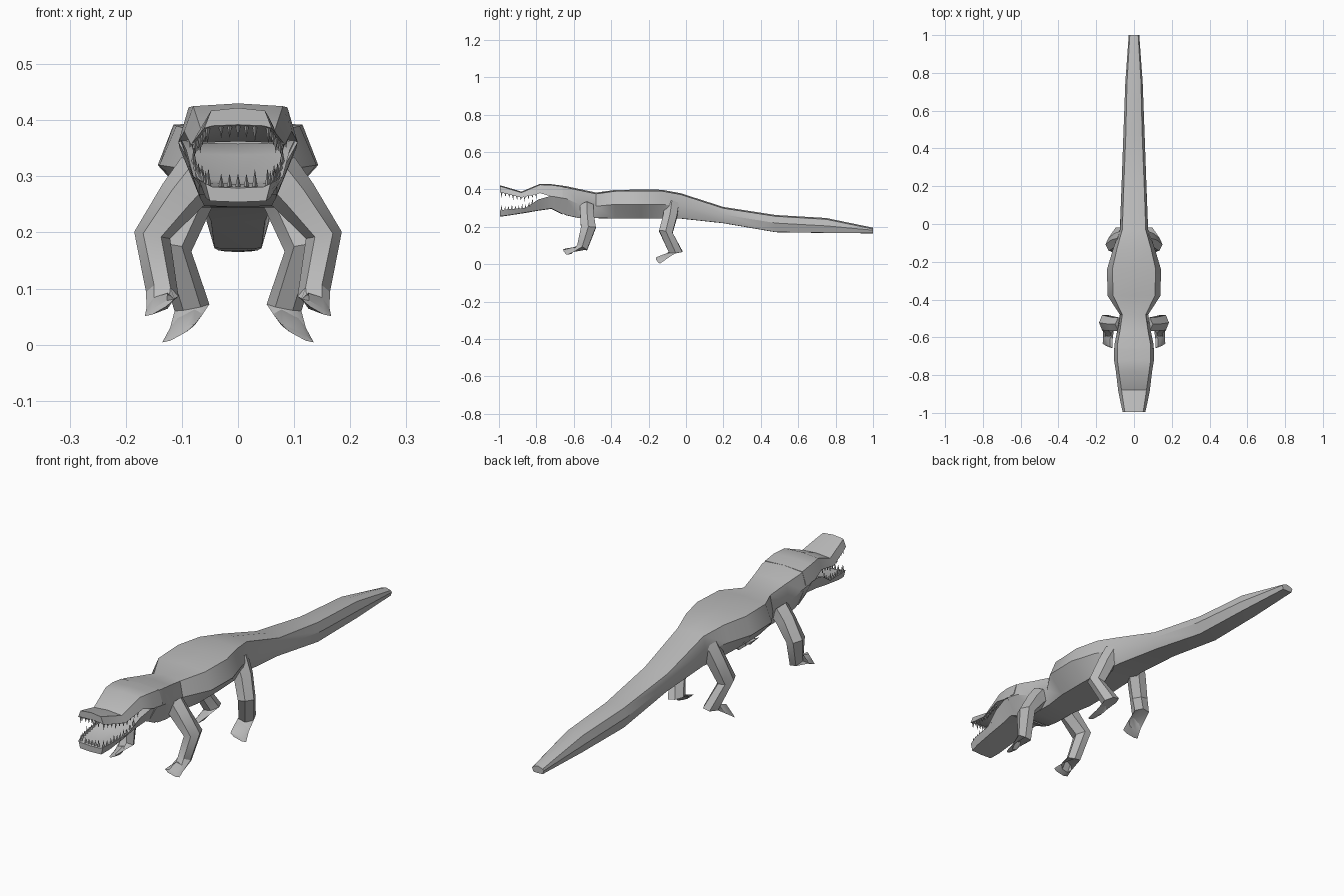
import bpy, bmesh, math
from mathutils import Vector

cube = bpy.data.objects.get("Cube")
if cube:
    bpy.data.objects.remove(cube, do_unlink=True)

hide = bpy.data.materials.new("grey_hide")
hide.use_nodes = True
hide.diffuse_color = (0.5, 0.5, 0.5, 1)
hide.node_tree.nodes["Principled BSDF"].inputs["Base Color"].default_value = (0.5, 0.5, 0.5, 1)


def finish(name, bm, smooth=True):
    bmesh.ops.recalc_face_normals(bm, faces=bm.faces)
    me = bpy.data.meshes.new(name)
    bm.to_mesh(me)
    bm.free()
    ob = bpy.data.objects.new(name, me)
    bpy.context.collection.objects.link(ob)
    me.materials.append(hide)
    if smooth:
        bpy.ops.object.select_all(action='DESELECT')
        ob.select_set(True)
        bpy.context.view_layer.objects.active = ob
        bpy.ops.object.shade_smooth_by_angle(angle=math.radians(32))
    return ob


def loft(name, rings):
    """Skin closed rings of equal length and cap both ends."""
    bm = bmesh.new()
    loops = [[bm.verts.new(p) for p in r] for r in rings]
    n = len(loops[0])
    for a, b in zip(loops, loops[1:]):
        for i in range(n):
            j = (i + 1) % n
            bm.faces.new((a[i], a[j], b[j], b[i]))
    bm.faces.new(loops[0])
    bm.faces.new(loops[-1])
    return finish(name, bm)


def mirrored(y, half):
    """Full ring from its +x half, listed top to bottom, centre points at x = 0."""
    right = [(x, y, z) for x, z in half]
    left = [(-x, y, z) for x, z in reversed(half) if x > 0]
    return right + left


# Body and tail: y, top z, top half-width, side half-width, side z, belly half-width, belly z
body = [
    (-0.70, 0.425, 0.088, 0.106, 0.360, 0.070, 0.295),
    (-0.64, 0.417, 0.088, 0.104, 0.350, 0.068, 0.262),
    (-0.57, 0.402, 0.075, 0.090, 0.320, 0.060, 0.247),
    (-0.48, 0.383, 0.062, 0.075, 0.310, 0.060, 0.247),
    (-0.38, 0.397, 0.110, 0.140, 0.320, 0.075, 0.245),
    (-0.24, 0.399, 0.115, 0.143, 0.320, 0.075, 0.245),
    (-0.13, 0.398, 0.090, 0.110, 0.320, 0.070, 0.245),
    (-0.03, 0.380, 0.062, 0.075, 0.310, 0.060, 0.245),
    (0.20, 0.306, 0.054, 0.066, 0.265, 0.048, 0.220),
    (0.48, 0.263, 0.043, 0.056, 0.220, 0.042, 0.172),
    (0.75, 0.247, 0.037, 0.046, 0.205, 0.035, 0.168),
    (1.00, 0.195, 0.022, 0.028, 0.182, 0.022, 0.166),
]
loft("body_and_tail", [mirrored(y, [(0, zt), (wt, zt - 0.007), (wm, zm), (wb, zb), (0, zb - 0.001)])
                       for y, zt, wt, wm, zm, wb, zb in body])

# Upper jaw: y, top z, top half-width, lip half-width, lip z
upper = [
    (-0.66, 0.420, 0.088, 0.106, 0.360),
    (-0.72, 0.428, 0.088, 0.106, 0.362),
    (-0.78, 0.430, 0.080, 0.096, 0.380),
    (-0.88, 0.388, 0.066, 0.084, 0.356),
    (-0.96, 0.412, 0.054, 0.068, 0.376),
    (-0.995, 0.422, 0.048, 0.060, 0.386),
]
loft("upper_jaw", [mirrored(y, [(0, zt), (wt, zt - 0.005), (wl, zl), (wl * 0.75, zl + 0.004), (0, zl + 0.006)])
                   for y, zt, wt, wl, zl in upper])

# Lower jaw: y, lip half-width, lip z, chin half-width, chin z
lower = [
    (-0.66, 0.104, 0.362, 0.070, 0.268),
    (-0.72, 0.102, 0.366, 0.068, 0.298),
    (-0.79, 0.092, 0.346, 0.062, 0.288),
    (-0.86, 0.080, 0.300, 0.062, 0.276),
    (-0.95, 0.070, 0.294, 0.058, 0.262),
    (-0.995, 0.058, 0.287, 0.050, 0.256),
]
loft("lower_jaw", [mirrored(y, [(0, zl - 0.008), (wl * 0.78, zl - 0.006), (wl, zl), (wc, zc), (0, zc - 0.002)])
                   for y, wl, zl, wc, zc in lower])


def lip_point(rows, y):
    """Lip half-width and height at y, interpolated along (y, width, z) rows."""
    for (ya, wa, za), (yb, wb, zb) in zip(rows, rows[1:]):
        if yb <= y <= ya:
            t = (y - ya) / (yb - ya)
            return wa + (wb - wa) * t, za + (zb - za) * t
    return rows[-1][1:]


# Teeth: small three-sided spikes along the sides and front of each lip
def teeth(name, rows, direction, y_back):
    bm = bmesh.new()
    spots = []
    for i in range(10):
        y = -0.985 + (y_back + 0.985) * i / 9
        w, z = lip_point(rows, y)
        spots += [(s * (w - 0.008), y, z) for s in (-1, 1)]
    spots += [(x * 0.015, -0.986, rows[-1][2]) for x in range(-2, 3)]
    for k, (x, y, z) in enumerate(spots):
        length = 0.026 if (k // 2) % 3 == 0 else 0.018
        base = [bm.verts.new((x + 0.0055 * math.cos(a), y + 0.007 * math.sin(a), z - direction * 0.005))
                for a in (0.5, 2.6, 4.7)]
        tip = bm.verts.new((x, y, z + direction * length))
        bm.faces.new(base)
        for i in range(3):
            bm.faces.new((base[i], base[(i + 1) % 3], tip))
    finish(name, bm, smooth=False)


teeth("upper_teeth", [(r[0], r[3], r[4]) for r in upper], -1, -0.80)
teeth("lower_teeth", [(r[0], r[1], r[2]) for r in lower], 1, -0.82)


# Legs: hexagonal rings, each a centre with a sideways and a fore-aft half axis
def leg(name, rings, side):
    out = []
    for c, u, v in rings:
        c, u, v = Vector(c), Vector(u), Vector(v)
        ring = [c + u * math.cos(a) + v * math.sin(a) * 1.15
                for a in (math.radians(60 * i) for i in range(6))]
        out.append([(p.x * side, p.y, p.z) for p in ring])
    loft(name, out)


front_leg = [
    ((0.065, -0.53, 0.305), (0.035, 0, 0.030), (0, 0.036, 0)),
    ((0.100, -0.53, 0.265), (0.034, 0, 0.022), (0, 0.036, 0)),
    ((0.153, -0.522, 0.195), (0.032, 0, 0.006), (0, 0.040, 0)),
    ((0.135, -0.555, 0.090), (0.029, 0, 0.004), (0, 0.026, -0.014)),
    ((0.138, -0.605, 0.074), (0.025, 0.004, -0.008), (0, 0.010, 0.014)),
    ((0.140, -0.645, 0.066), (0.026, 0.012, -0.015), (0, 0.003, 0.005)),
]
rear_leg = [
    ((0.055, -0.075, 0.315), (0.034, 0, 0.026), (0, 0.038, 0)),
    ((0.085, -0.085, 0.255), (0.036, 0, 0.016), (0, 0.037, 0)),
    ((0.117, -0.108, 0.172), (0.034, 0, 0.006), (0, 0.036, -0.006)),
    ((0.082, -0.055, 0.066), (0.031, 0, -0.006), (0, 0.036, 0.002)),
    ((0.092, -0.105, 0.042), (0.029, 0.004, -0.012), (0, 0.012, 0.014)),
    ((0.106, -0.150, 0.020), (0.029, 0.012, -0.016), (0, 0.003, 0.005)),
]
for side, label in ((1, "left"), (-1, "right")):
    leg(f"front_leg_{label}", front_leg, side)
    leg(f"rear_leg_{label}", rear_leg, side)
